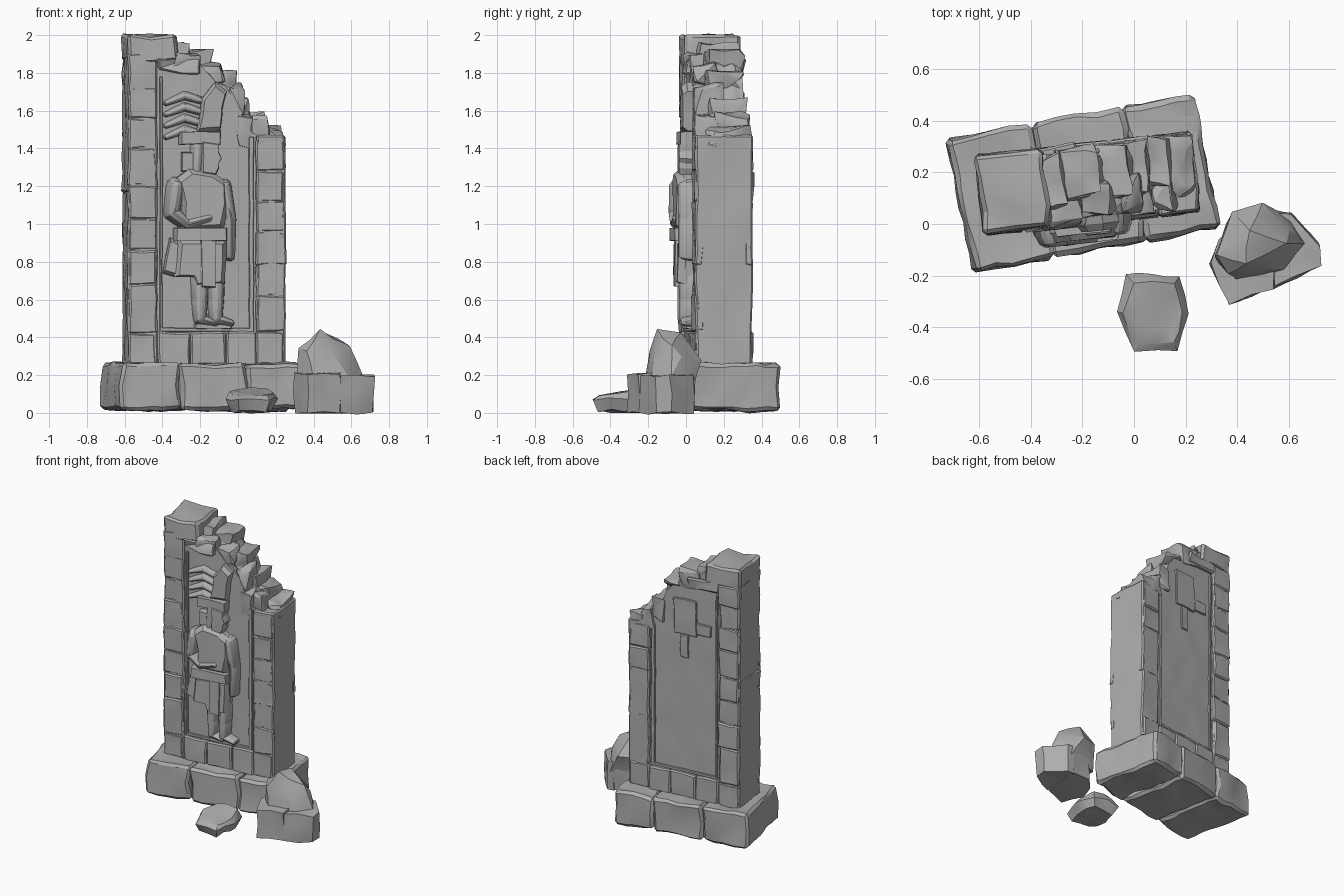
import bpy, bmesh, math, random
from mathutils import Matrix, Vector, noise

random.seed(4)
cube = bpy.data.objects.get("Cube")
if cube:
    bpy.data.objects.remove(cube, do_unlink=True)

STONE = bpy.data.materials.new("weathered grey stone")
STONE.use_nodes = True
GREY = (0.42, 0.42, 0.42, 1)
STONE.diffuse_color = GREY
STONE.node_tree.nodes["Principled BSDF"].inputs["Base Color"].default_value = GREY

# Local frames: x along the width, y through the thickness
SLAB = Matrix.Translation((-0.18, 0.157, 0)) @ Matrix.Rotation(math.radians(6.2), 4, 'Z')
BASE = Matrix.Translation((-0.195, 0.157, 0)) @ Matrix.Rotation(math.radians(10.8), 4, 'Z')
CARVING = SLAB @ Matrix.Translation((0.163, 0, 0))
WORLD = Matrix.Identity(4)
PANEL = 0.13   # half thickness at the sunken panel
FACE = 0.157   # half thickness at the frame
made = []


def finish(name, bm, frame, rough=0.0, cell=0.12):
    """Split long edges, weather the surface and make the object."""
    if rough:
        for _ in range(3):
            long = [e for e in bm.edges if e.calc_length() > cell]
            if long:
                bmesh.ops.subdivide_edges(bm, edges=long, cuts=1, use_grid_fill=True)
        bmesh.ops.triangulate(bm, faces=bm.faces[:])
        shift = Vector([random.uniform(0, 50) for _ in range(3)])
        for v in bm.verts:
            v.co += noise.noise_vector(v.co * 9 + shift) * rough
    bmesh.ops.recalc_face_normals(bm, faces=bm.faces[:])
    bm.transform(frame)
    mesh = bpy.data.meshes.new(name)
    bm.to_mesh(mesh)
    bm.free()
    mesh.materials.append(STONE)
    obj = bpy.data.objects.new(name, mesh)
    bpy.context.collection.objects.link(obj)
    made.append(obj)


def block(name, xs, ys, zs, frame=SLAB, rough=0.01, bevel=0.009):
    """A weathered, bevelled stone block between two corners."""
    bm = bmesh.new()
    bmesh.ops.create_cube(bm, size=1)
    for v in bm.verts:
        v.co = [a + (b - a) * (c + 0.5) for (a, b), c in zip((xs, ys, zs), v.co)]
    bmesh.ops.bevel(bm, geom=bm.edges[:], offset=bevel, segments=1, affect='EDGES')
    finish(name, bm, frame, rough)


def wrap(bm, points):
    """Add the convex hull of some points."""
    verts = [bm.verts.new(p) for p in points]
    bmesh.ops.convex_hull(bm, input=verts)
    for v in verts:
        if v.is_valid and not v.link_faces:
            bm.verts.remove(v)


def hull(name, points, frame=WORLD, rough=0.015, cell=0.12):
    """A boulder wrapped around a few points."""
    bm = bmesh.new()
    wrap(bm, points)
    finish(name, bm, frame, rough, cell)


def relief(name, outline, depth, taper=0.82):
    """A raised carving with a rounded front, from its outline."""
    bm = bmesh.new()
    face = bm.faces.new([bm.verts.new((x, 0.01 - PANEL, z)) for x, z in outline])
    for step, scale in ((0.6, 1.0), (0.4, taper)):
        geom = bmesh.ops.extrude_face_region(bm, geom=[face])["geom"]
        face = [g for g in geom if isinstance(g, bmesh.types.BMFace)][0]
        mid = face.calc_center_median()
        for v in face.verts:
            v.co = mid + (v.co - mid) * scale - Vector((0, (depth + 0.01) * step, 0))
    finish(name, bm, CARVING, 0.006, 0.1)


def plate(name, x0, x1, z0, z1, depth):
    relief(name, [(x0, z0), (x1, z0), (x1, z1), (x0, z1)], depth, 0.93)


def limb(name, path, depth):
    """A rounded carved limb through (x, z, radius) points."""
    bm = bmesh.new()
    for pair in zip(path, path[1:]):
        points = []
        for x, z, r in pair:
            for tilt in (0, 30, 60, 85):
                c, s = math.cos(math.radians(tilt)), math.sin(math.radians(tilt))
                for k in range(10):
                    a = math.tau * k / 10
                    points.append((x + r * c * math.cos(a), -PANEL - depth * s, z + r * c * math.sin(a)))
        wrap(bm, points)
    finish(name, bm, CARVING)


# Plinth of three blocks
joints = (-0.485, -0.16, 0.2, 0.485)
for i, span in enumerate(zip(joints, joints[1:])):
    block(f"plinth_block_{i}", span, (-0.262, 0.262), (0.015, 0.262), BASE, 0.022, 0.018)

# Slab core with a broken, falling top
SKYLINE = [(-0.4, 1.95), (-0.16, 1.95), (-0.13, 1.89), (0.02, 1.86), (0.07, 1.79),
           (0.15, 1.73), (0.18, 1.64), (0.23, 1.54), (0.4, 1.46)]


def skyline(x):
    for (a, za), (b, zb) in zip(SKYLINE, SKYLINE[1:]):
        if x <= b:
            return za + (zb - za) * max(0, (x - a) / (b - a))
    return SKYLINE[-1][1]


bm = bmesh.new()
bmesh.ops.create_cube(bm, size=1)
bmesh.ops.subdivide_edges(bm, edges=bm.edges[:], cuts=15, use_grid_fill=True)
for v in bm.verts:
    x, y, t = v.co.x * 0.78, v.co.y * 2 * PANEL, v.co.z + 0.5
    top = skyline(x) - 0.05 * (y < -0.06) * (x > -0.2)
    top += 0.06 * noise.noise(Vector((x, y, 0)) * 14)
    v.co = (x, y, 0.25 + t * (top - 0.25))
finish("slab_core", bm, SLAB, 0.006)

# End walls and the facing blocks of the frame
block("right_wall_lower", (-0.42, -0.265), (-0.147, 0.147), (0.25, 1.17), rough=0.012)
block("right_wall_upper", (-0.42, -0.265), (-0.147, 0.147), (1.17, 1.9), rough=0.012)
block("right_wall_cap", (-0.42, -0.16), (-0.15, 0.15), (1.86, 2.0), rough=0.02, bevel=0.015)
block("left_wall", (0.265, 0.42), (-0.15, 0.15), (0.25, 1.47), rough=0.012)
COURSES = {
    "right": (-0.417, -0.262, (0.26, 0.42, 0.68, 0.86, 1.03, 1.2, 1.4, 1.56, 1.72, 1.87)),
    "left": (0.262, 0.417, (0.26, 0.43, 0.62, 0.78, 0.96, 1.12, 1.28, 1.45)),
}
for side, y in (("front", -1), ("back", 1)):
    through = sorted((y * 0.11, y * FACE))
    for end, (x0, x1, levels) in COURSES.items():
        for i, (z0, z1) in enumerate(zip(levels, levels[1:])):
            depth = sorted((y * 0.11, y * (FACE - random.uniform(0, 0.01))))
            block(f"{side}_{end}_frame_{i}", (x0, x1 + random.uniform(-0.012, 0.004)), depth, (z0, z1))
    for i, (x0, x1) in enumerate(((-0.262, -0.09), (-0.09, 0.1), (0.1, 0.262))):
        block(f"{side}_sill_{i}", (x0, x1), through, (0.25, 0.43))
    block(f"{side}_lintel", (-0.262, -0.03), through, (1.8, 1.88), rough=0.025)
    # Thin moulding around the sunken panel
    rim = sorted((y * 0.11, y * (PANEL + 0.013)))
    block(f"{side}_moulding_right", (-0.25, -0.236), rim, (0.43, 1.78), rough=0.004, bevel=0.003)
    block(f"{side}_moulding_left", (0.225, 0.25), rim, (0.43, 1.46), rough=0.004, bevel=0.003)
    block(f"{side}_moulding_bottom", (-0.25, 0.25), rim, (0.43, 0.45), rough=0.004, bevel=0.003)

# Worn lumps along the break: centre, then half sizes
LUMPS = [(-0.15, 0.02, 1.9, 0.07, 0.12, 0.06), (-0.04, 0.05, 1.85, 0.09, 0.1, 0.07),
         (0.03, -0.06, 1.79, 0.07, 0.07, 0.06), (0.1, 0.04, 1.74, 0.07, 0.11, 0.07),
         (0.16, -0.06, 1.66, 0.05, 0.08, 0.08), (0.2, 0.04, 1.58, 0.05, 0.11, 0.09),
         (0.2, -0.1, 1.5, 0.05, 0.05, 0.09), (0.28, 0.05, 1.5, 0.06, 0.1, 0.1),
         (0.29, -0.07, 1.5, 0.05, 0.07, 0.08), (0.37, 0.02, 1.46, 0.05, 0.13, 0.06),
         (-0.1, -0.1, 1.85, 0.08, 0.05, 0.06)]
for i, (x, y, z, a, b, c) in enumerate(LUMPS):
    points = []
    for _ in range(22):
        d = Vector([random.choice((-1, 1)) * random.uniform(0.45, 1) for _ in range(3)])
        points.append((x + a * d.x, y + b * d.y, z + c * d.z))
    hull(f"broken_top_{i}", points, SLAB, 0.02, 0.06)

# Carved standing figure: body
relief("torso", [(-0.33, 1.24), (-0.26, 1.29), (-0.13, 1.27), (-0.06, 1.22),
                 (-0.05, 1.1), (-0.08, 0.96), (-0.31, 0.96), (-0.3, 1.1)], 0.085)
limb("right_arm", [(-0.33, 1.2, 0.05), (-0.35, 1.06, 0.045), (-0.27, 1.0, 0.04), (-0.16, 1.03, 0.035)], 0.1)
limb("left_arm", [(-0.07, 1.2, 0.04), (-0.04, 1.03, 0.035), (-0.04, 0.83, 0.028)], 0.08)
plate("belt", -0.34, -0.06, 0.91, 0.98, 0.098)
relief("kilt", [(-0.32, 0.92), (-0.06, 0.92), (-0.07, 0.68), (-0.22, 0.67), (-0.24, 0.72), (-0.34, 0.72)], 0.08)
relief("kilt_flap", [(-0.36, 0.93), (-0.3, 0.9), (-0.33, 0.72), (-0.4, 0.74)], 0.05)
plate("apron", -0.2, -0.12, 0.66, 0.92, 0.09)
for side, x in (("right", -0.2), ("left", -0.115)):
    limb(side + "_leg", [(x, 0.72, 0.05), (x, 0.6, 0.045), (x, 0.5, 0.036)], 0.07)
    limb(side + "_foot", [(x, 0.495, 0.03), (x + 0.08, 0.475, 0.02)], 0.065)
plate("foot_ledge", -0.23, -0.03, 0.445, 0.47, 0.04)

# Carved head and headdress
relief("face", [(-0.2, 1.26), (-0.12, 1.25), (-0.1, 1.29), (-0.1, 1.32), (-0.083, 1.345),
                (-0.105, 1.39), (-0.1, 1.44), (-0.2, 1.45)], 0.07)
limb("hair", [(-0.21, 1.42, 0.04), (-0.22, 1.28, 0.035)], 0.06)
plate("ear_ornament", -0.3, -0.22, 1.28, 1.38, 0.045)
plate("headband", -0.31, -0.09, 1.42, 1.49, 0.065)
relief("crown", [(-0.22, 1.48), (-0.09, 1.49), (-0.08, 1.62), (-0.06, 1.7), (-0.12, 1.75), (-0.19, 1.66)], 0.055)
for i in range(4):
    z = 1.68 - 0.06 * i
    limb(f"plume_{i}", [(-0.18, z - 0.03, 0.02), (-0.28, z, 0.024), (-0.38, z - 0.04, 0.015)], 0.035)

# Low glyph on the back panel
for i, (x0, x1, z0, z1) in enumerate(((-0.09, 0.08, 1.44, 1.7), (-0.03, 0.03, 1.27, 1.44), (-0.2, -0.09, 1.46, 1.54))):
    block(f"back_glyph_{i}", (x0, x1), (0.12, PANEL + 0.012), (z0, z1), rough=0.008, bevel=0.004)

# Fallen masonry: a broken pair of blocks with a boulder on top
FOOT = [(0.3, -0.16), (0.37, -0.31), (0.55, -0.24), (0.72, -0.16), (0.72, -0.08), (0.61, 0.04), (0.42, 0.03), (0.33, -0.06)]
SPLIT = [(0.54, -0.245), (0.56, 0.04)]
hull("fallen_block_right", [(x, y, z) for x, y in FOOT[:2] + FOOT[6:] + SPLIT for z in (0, 0.21)])
hull("fallen_block_left", [(x, y, z) for x, y in FOOT[2:6] + SPLIT for z in (0, 0.2)])
hull("fallen_boulder", [(0.31, -0.13, 0.15), (0.32, -0.12, 0.34), (0.36, -0.19, 0.33), (0.43, -0.16, 0.435),
                        (0.45, -0.03, 0.43), (0.59, -0.07, 0.36), (0.61, -0.02, 0.3), (0.4, -0.22, 0.2),
                        (0.58, -0.18, 0.2), (0.66, -0.08, 0.19), (0.5, 0.08, 0.28), (0.38, 0.05, 0.28),
                        (0.6, 0.04, 0.1), (0.36, 0.0, 0.1)])

# Small fallen stone
RING = [(-0.07, -0.34), (0.0, -0.49), (0.17, -0.49), (0.21, -0.35), (0.18, -0.2), (-0.03, -0.2)]
points = [(x, y, 0.07) for x, y in RING]
points += [(0.07 + (x - 0.07) * 0.8, -0.34 + (y + 0.34) * 0.8, z) for x, y in RING for z in (0.005, 0.11 + 0.15 * (y + 0.34))]
hull("small_fallen_stone", points, rough=0.02, cell=0.1)

# Soft shading with crisp chipped edges
bpy.ops.object.select_all(action='DESELECT')
for obj in made:
    obj.select_set(True)
bpy.context.view_layer.objects.active = made[0]
bpy.ops.object.shade_smooth_by_angle(angle=math.radians(25))
